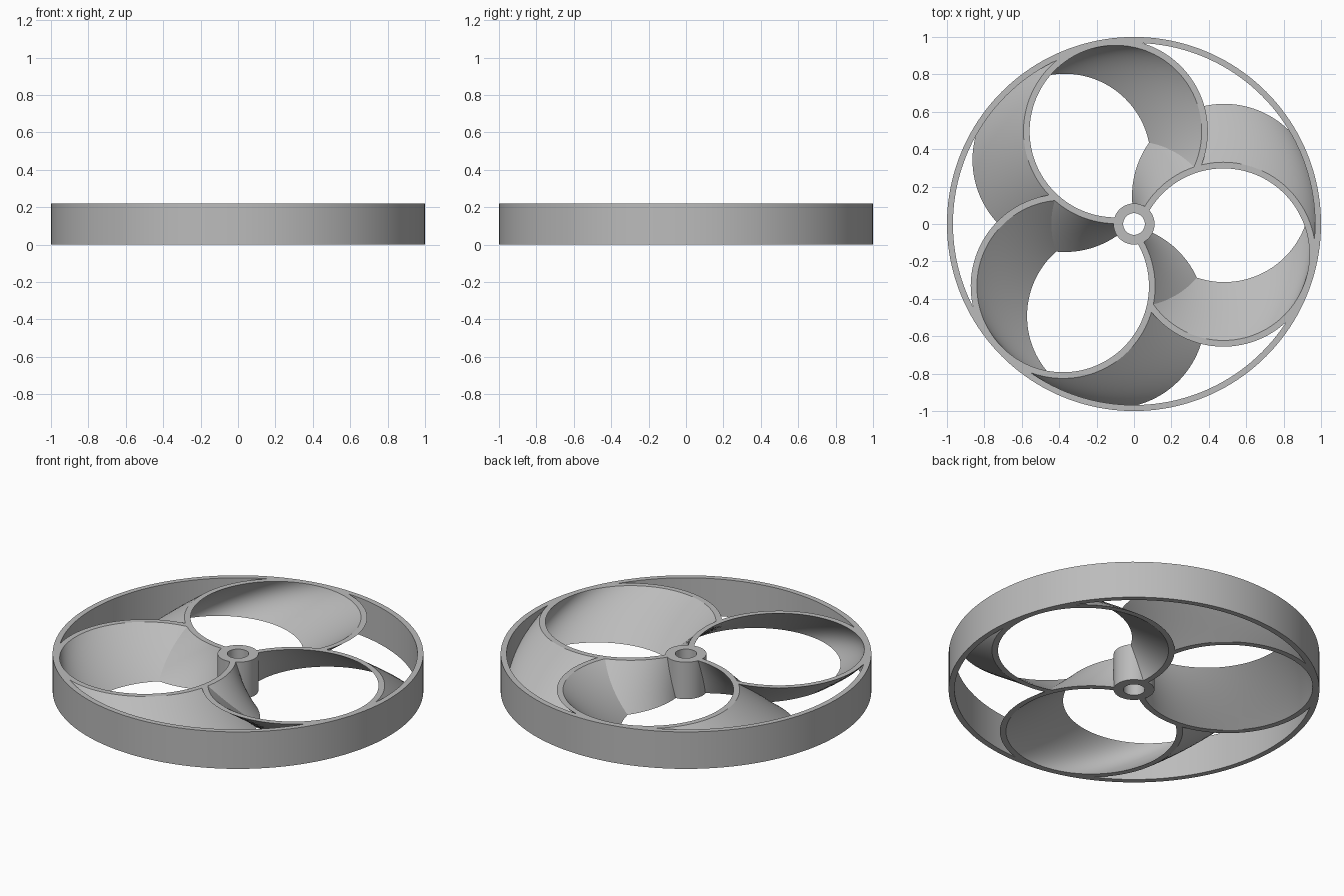
import bpy, bmesh
from math import acos, cos, sin, pi, radians, hypot, sqrt

cube = bpy.data.objects.get("Cube")
if cube:
    bpy.data.objects.remove(cube, do_unlink=True)

HEIGHT = 0.22
RIM_OUT, RIM_IN = 1.0, 0.968
HUB_OUT, HUB_IN = 0.11, 0.058
OFFSET = 0.505                  # distance from axle to each loop centre
LOOP_OUT, LOOP_IN = 0.493, 0.46
TWIST_LOW, TWIST_HIGH = radians(17.2), radians(-18.8)

grey = bpy.data.materials.new("grey")
grey.use_nodes = True
colour = (0.5, 0.5, 0.5, 1)
grey.diffuse_color = colour
grey.node_tree.nodes["Principled BSDF"].inputs["Base Color"].default_value = colour


def extrude_band(name, outer, inner, closed, layers=1, twist=(0, 0)):
    """Sweep the band between two matching outlines upward, with a twist."""
    bm = bmesh.new()
    rows = []
    for k in range(layers + 1):
        f = k / layers
        a = twist[0] + (twist[1] - twist[0]) * f
        rows.append([[bm.verts.new((x * cos(a) - y * sin(a),
                                    x * sin(a) + y * cos(a), HEIGHT * f))
                      for x, y in line] for line in (outer, inner)])
    n = len(outer)
    for i in range(n if closed else n - 1):
        j = (i + 1) % n
        for o, p in (rows[0], rows[-1]):
            bm.faces.new((o[i], o[j], p[j], p[i]))
        for low, high in zip(rows, rows[1:]):
            for side in (0, 1):
                bm.faces.new((low[side][i], low[side][j], high[side][j], high[side][i]))
    if not closed:
        for low, high in zip(rows, rows[1:]):
            for i in (0, n - 1):
                bm.faces.new((low[0][i], low[1][i], high[1][i], high[0][i]))
    bmesh.ops.recalc_face_normals(bm, faces=bm.faces)
    mesh = bpy.data.meshes.new(name)
    bm.to_mesh(mesh)
    bm.free()
    mesh.materials.append(grey)
    obj = bpy.data.objects.new(name, mesh)
    bpy.context.collection.objects.link(obj)
    bpy.ops.object.select_all(action='DESELECT')
    obj.select_set(True)
    bpy.context.view_layer.objects.active = obj
    bpy.ops.object.shade_smooth_by_angle(angle=radians(30))
    return obj


def circle(r, n):
    return [(r * cos(2 * pi * i / n), r * sin(2 * pi * i / n)) for i in range(n)]


def loop_arc(r, n=96):
    """Arc running from inside the hub wall round to the neighbouring loop's wall."""
    hub = (HUB_OUT + HUB_IN) / 2
    start = acos((hub ** 2 - OFFSET ** 2 - r ** 2) / (2 * OFFSET * r))
    gap = OFFSET * sqrt(3)
    wall = (LOOP_OUT + LOOP_IN) / 2
    end = radians(30) - acos((wall ** 2 - gap ** 2 - r ** 2) / (2 * gap * r))
    points = []
    for i in range(n + 1):
        a = start + (end - start) * i / n
        x, y = OFFSET + r * cos(a), r * sin(a)
        # Keep the loop buried within the rim
        s = min(1, (RIM_OUT + RIM_IN) / 2 / hypot(x, y))
        points.append((x * s, y * s))
    return points


# Rim and hub
extrude_band("rim", circle(RIM_OUT, 160), circle(RIM_IN, 160), True)
extrude_band("hub", circle(HUB_OUT, 64), circle(HUB_IN, 64), True)

# Three twisted loop spokes
for k in range(3):
    turn = k * 2 * pi / 3
    extrude_band(f"loop_spoke_{k + 1}", loop_arc(LOOP_OUT), loop_arc(LOOP_IN), False,
                 layers=16, twist=(TWIST_LOW + turn, TWIST_HIGH + turn))
